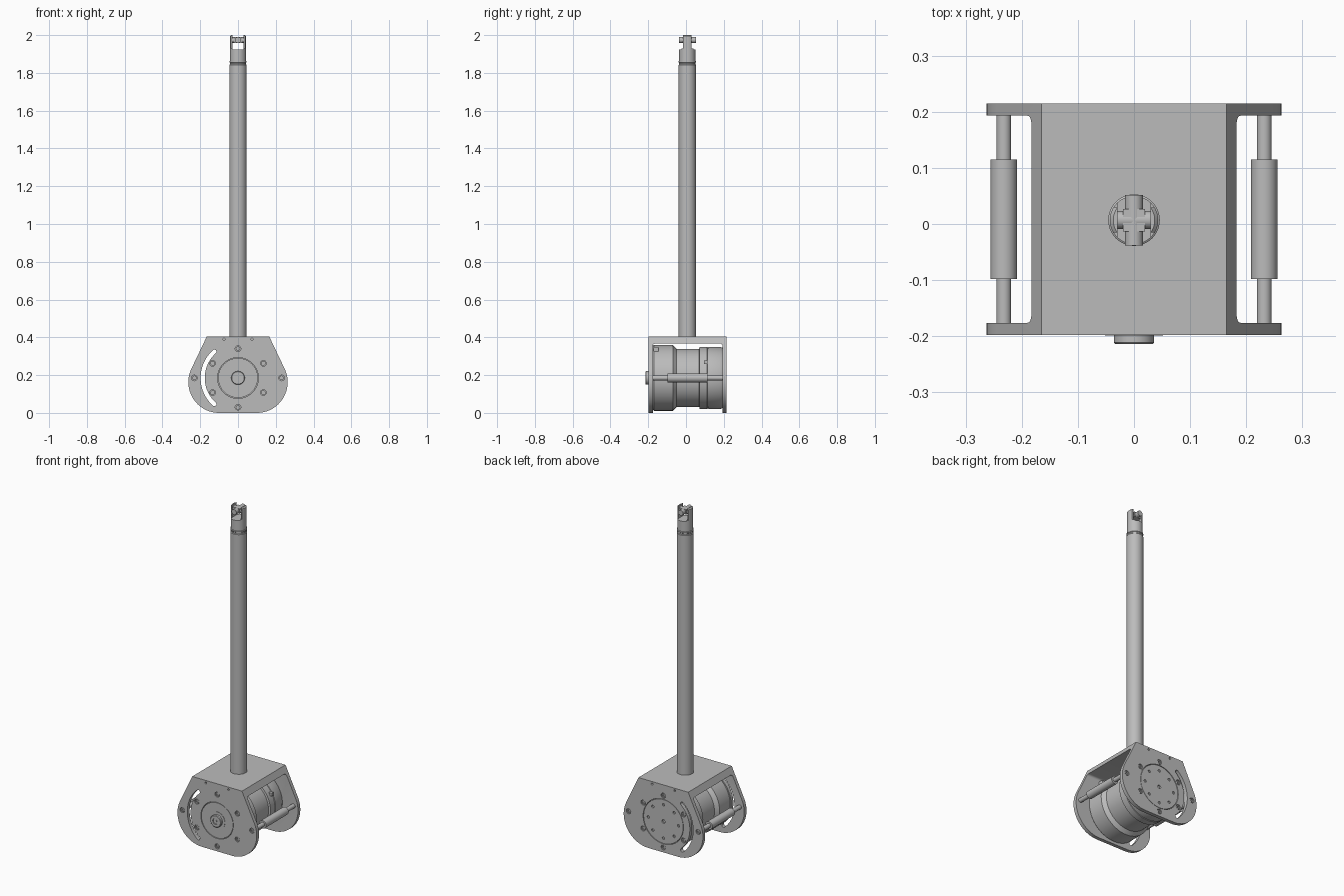
import bpy, bmesh, math
from math import sin, cos, pi, radians
from mathutils import Matrix, Vector

cube = bpy.data.objects.get("Cube")
if cube:
    bpy.data.objects.remove(cube, do_unlink=True)

grey = bpy.data.materials.new("machined_grey")
grey.use_nodes = True
grey.diffuse_color = (0.5, 0.5, 0.5, 1)
grey.node_tree.nodes["Principled BSDF"].inputs["Base Color"].default_value = (0.5, 0.5, 0.5, 1)

FRONT, BACK, HUB_Z, POLE_Y = -0.198, 0.215, 0.185, 0.007
ALONG_Y = Matrix.Rotation(-pi / 2, 4, 'X')    # local z becomes +y


def finish(name, bm):
    bmesh.ops.recalc_face_normals(bm, faces=bm.faces)
    mesh = bpy.data.meshes.new(name)
    bm.to_mesh(mesh)
    bm.free()
    mesh.materials.append(grey)
    obj = bpy.data.objects.new(name, mesh)
    bpy.context.collection.objects.link(obj)
    return obj


def activate(obj):
    bpy.ops.object.select_all(action='DESELECT')
    obj.select_set(True)
    bpy.context.view_layer.objects.active = obj


def smooth(obj):
    activate(obj)
    bpy.ops.object.shade_smooth_by_angle(angle=radians(30))
    return obj


def lathe(name, profile, place, sides=48):
    """Solid of revolution from (radius, height) points about local z."""
    bm = bmesh.new()
    verts = [bm.verts.new((r, 0, h)) for r, h in profile]
    edges = [bm.edges.new(pair) for pair in zip(verts, verts[1:])]
    bmesh.ops.spin(bm, geom=verts + edges, cent=(0, 0, 0), axis=(0, 0, 1),
                   angle=2 * pi, steps=sides)
    bmesh.ops.remove_doubles(bm, verts=bm.verts, dist=1e-5)
    bm.transform(place)
    return finish(name, bm)


def rod(name, r, h0, h1, place, sides=32):
    return lathe(name, [(0, h0), (r, h0), (r, h1), (0, h1)], place, sides)


def prism(name, points, y0, y1):
    """Outline in x and z, extruded along y."""
    bm = bmesh.new()
    face = bm.faces.new([bm.verts.new((x, y0, z)) for x, z in points])
    new = bmesh.ops.extrude_face_region(bm, geom=[face])["geom"]
    bmesh.ops.translate(bm, vec=(0, y1 - y0, 0),
                        verts=[v for v in new if isinstance(v, bmesh.types.BMVert)])
    return finish(name, bm)


def box(name, centre, size):
    bm = bmesh.new()
    bmesh.ops.create_cube(bm, size=1)
    bm.transform(Matrix.Translation(centre) @ Matrix.Diagonal((*size, 1)))
    return finish(name, bm)


def cut(obj, cutter):
    mod = obj.modifiers.new("cut", 'BOOLEAN')
    mod.object, mod.operation, mod.solver = cutter, 'DIFFERENCE', 'EXACT'
    activate(obj)
    bpy.ops.object.modifier_apply(modifier=mod.name)
    bpy.data.objects.remove(cutter, do_unlink=True)


def on_face(x, z, y=0.0):
    return Matrix.Translation((x, y, z)) @ ALONG_Y


def arc(cx, cz, r, a0, a1, n):
    return [(cx + r * cos(radians(a0 + (a1 - a0) * i / n)),
             cz + r * sin(radians(a0 + (a1 - a0) * i / n))) for i in range(n + 1)]


# Bracket: rounded side plates joined by a top plate
half = arc(0.1, 0.163, 0.163, -90, 26.5, 24) + [(0.165, 0.405)]
outline = half + [(-x, z) for x, z in reversed(half)]
bracket = prism("bracket", outline, FRONT, BACK)

window = box("window_cutter", (0, 0.0085, 0.12), (1, 0.369, 0.495))
bevel = window.modifiers.new("bend", 'BEVEL')
bevel.width, bevel.segments = 0.014, 5
activate(window)
bpy.ops.object.modifier_apply(modifier=bevel.name)
cut(bracket, window)

# Curved adjustment slot through both plates
slot = (arc(0, HUB_Z, 0.198, 132, 228, 28)
        + arc(0.187 * cos(radians(228)), HUB_Z + 0.187 * sin(radians(228)), 0.011, 228, 408, 8)[1:-1]
        + arc(0, HUB_Z, 0.176, 228, 132, 28)
        + arc(0.187 * cos(radians(132)), HUB_Z + 0.187 * sin(radians(132)), 0.011, -48, 132, 8)[1:-1])
cut(bracket, prism("slot_cutter", slot, -0.3, 0.3))

# Round openings for the motor flanges
cut(bracket, rod("front_bore", 0.108, -0.3, -0.1, on_face(0, HUB_Z), 64))
cut(bracket, rod("back_bore", 0.134, 0.1, 0.3, on_face(0, HUB_Z), 64))

# Sunken socket screws and small pin holes on both plates
spots = [(0.155 * cos(radians(a)), HUB_Z + 0.155 * sin(radians(a))) for a in range(30, 390, 60)]
spots += [(0.231, HUB_Z), (-0.231, HUB_Z)]
for side, y in (("front", FRONT), ("back", BACK)):
    d = 1 if side == "front" else -1
    for i, (x, z) in enumerate(spots):
        cut(bracket, rod("bore", 0.015, -0.01, 0.01, on_face(x, z, y), 24))
        smooth(lathe(f"{side}_screw_{i}",
                     [(0, d * 0.012), (0.012, d * 0.012), (0.012, d * 0.002),
                      (0.006, d * 0.002), (0.006, d * 0.008), (0, d * 0.008)],
                     on_face(x, z, y), 24))
    for x in (-0.075, 0.075):
        cut(bracket, rod("pin_hole", 0.006, -0.01, 0.01, on_face(x, 0.39, y), 16))
smooth(bracket)

# Motor: stepped drum with flanges filling the bores
motor = lathe("motor", [
    (0, -0.197), (0.105, -0.197), (0.105, -0.176), (0.168, -0.176), (0.174, -0.17),
    (0.174, -0.07), (0.154, -0.05), (0.154, 0.07), (0.165, 0.072), (0.165, 0.112),
    (0.162, 0.114), (0.162, 0.118), (0.165, 0.12), (0.165, 0.18), (0.16, 0.192),
    (0.131, 0.192), (0.131, 0.214), (0, 0.214)], on_face(0, HUB_Z), 72)
for i in range(8):
    a = pi / 4 * i
    cut(motor, rod("bolt_hole", 0.008, 0.206, 0.23,
                   on_face(0.1 * cos(a), HUB_Z + 0.1 * sin(a)), 16))
cut(motor, rod("centre_hole", 0.011, 0.204, 0.23, on_face(0, HUB_Z), 16))
smooth(motor)

# Shaft hub on the front
smooth(lathe("shaft_hub", [
    (0, -0.19), (0.052, -0.19), (0.052, -0.199), (0.036, -0.199), (0.036, -0.211),
    (0.033, -0.214), (0.018, -0.214), (0.018, -0.208), (0.007, -0.208),
    (0.007, -0.212), (0, -0.212)], on_face(0, HUB_Z)))

# Small sockets on the drum side
for name, y, z, s in (("cable_socket", -0.158, 0.335, 0.026), ("sensor_socket", 0.105, 0.268, 0.018)):
    r = 0.174 if y < 0 else 0.165
    x = math.sqrt(r * r - (z - HUB_Z) ** 2)
    box(name, (x, y, z), (0.03, s, s))

# Tie rods with thick sleeves
for side, x in (("left", 0.232), ("right", -0.232)):
    smooth(lathe(f"{side}_tie_rod", [
        (0, -0.178), (0.013, -0.178), (0.013, -0.098), (0.0235, -0.098), (0.0235, 0.115),
        (0.013, 0.115), (0.013, 0.195), (0, 0.195)], on_face(x, HUB_Z)))

# Pole with a grooved collar
pole_place = Matrix.Translation((0, POLE_Y, 0))
smooth(lathe("pole", [
    (0, 0.39), (0.046, 0.39), (0.046, 1.842), (0.043, 1.846), (0.043, 1.853),
    (0.046, 1.856), (0.046, 1.862), (0.04, 1.866), (0, 1.866)], pole_place))

# Yoke: round block cut into two narrow arms
yoke = lathe("yoke", [(0, 1.86), (0.043, 1.86), (0.043, 1.994), (0.037, 2.0), (0, 2.0)], pole_place)
cut(yoke, box("gap_cutter", (0, POLE_Y, 2.0), (0.058, 0.2, 0.15)))
for s in (-1, 1):
    cut(yoke, box("shoulder_cutter", (0, POLE_Y + s * 0.072, 2.0), (0.2, 0.1, 0.14)))
smooth(yoke)

# Universal joint cross
for name, turn, length in (("cross_pin_side", Matrix.Rotation(pi / 2, 4, 'Y'), 0.04),
                           ("cross_pin_front", ALONG_Y, 0.045)):
    place = Matrix.Translation((0, POLE_Y, 1.974)) @ turn
    smooth(rod(name, 0.016, -length, length, place, 24))
box("cross_block", (0, POLE_Y, 1.974), (0.04, 0.04, 0.03))
